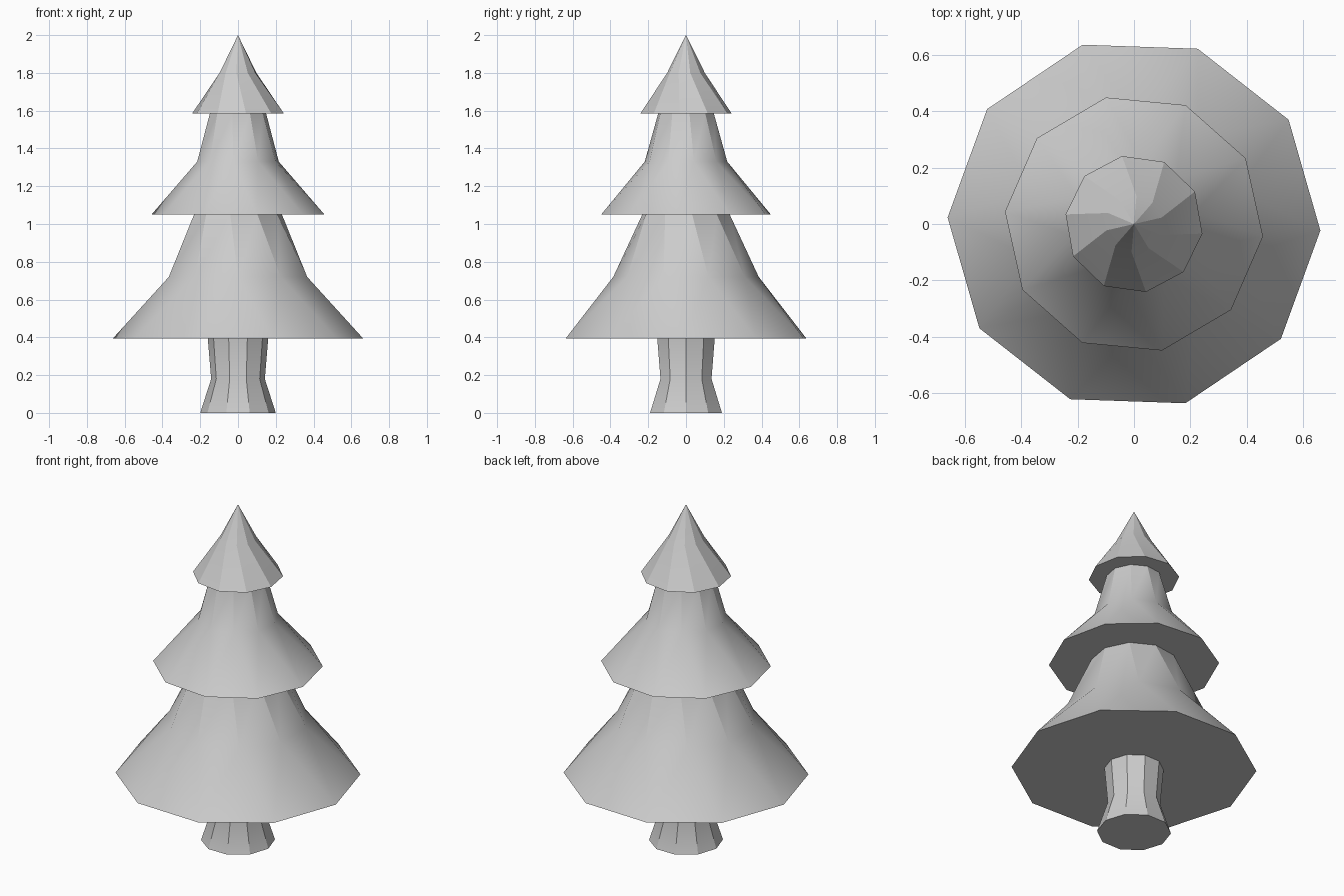
import bpy, bmesh
from math import cos, sin, radians

if "Cube" in bpy.data.objects:
    bpy.data.objects.remove(bpy.data.objects["Cube"])

SIDES = 10


def twisted_lathe(name, rings, cap_bottom=False):
    """Ten-sided lathe; each ring is (radius, height, start angle in degrees)."""
    bm = bmesh.new()
    loops = []
    for r, z, turn in rings:
        if r == 0:
            loops.append([bm.verts.new((0, 0, z))] * SIDES)
        else:
            angles = [radians(turn + 360 * i / SIDES) for i in range(SIDES)]
            loops.append([bm.verts.new((r * cos(a), r * sin(a), z)) for a in angles])
    for a, b in zip(loops, loops[1:]):
        for i in range(SIDES):
            j = (i + 1) % SIDES
            corners = [a[i], a[j], b[j], b[i]]
            bm.faces.new(list(dict.fromkeys(corners)))
    if cap_bottom:
        bm.faces.new(loops[0][::-1])
    mesh = bpy.data.meshes.new(name)
    bm.to_mesh(mesh)
    bm.free()
    obj = bpy.data.objects.new(name, mesh)
    bpy.context.collection.objects.link(obj)
    bpy.ops.object.select_all(action='DESELECT')
    obj.select_set(True)
    bpy.context.view_layer.objects.active = obj
    bpy.ops.object.shade_smooth_by_angle(angle=radians(30))
    return obj


# Flared trunk
trunk_top = (0.16, 0.395, 0)
twisted_lathe("trunk", [(0.20, 0, 0), (0.142, 0.18, 0), trunk_top], cap_bottom=True)

# Foliage tiers: flat underside from the part below, then a swirling skirt
low_top = (0.235, 1.05, -28)
mid_top = (0.15, 1.585, -29)
twisted_lathe("lower_foliage",
              [trunk_top, (0.662, 0.395, -2), (0.385, 0.72, -18), low_top])
twisted_lathe("middle_foliage",
              [low_top, (0.46, 1.05, -5.5), (0.22, 1.33, -25), mid_top])
twisted_lathe("top_foliage",
              [mid_top, (0.245, 1.585, -8), (0.10, 1.80, -23), (0, 2.0, 0)])
